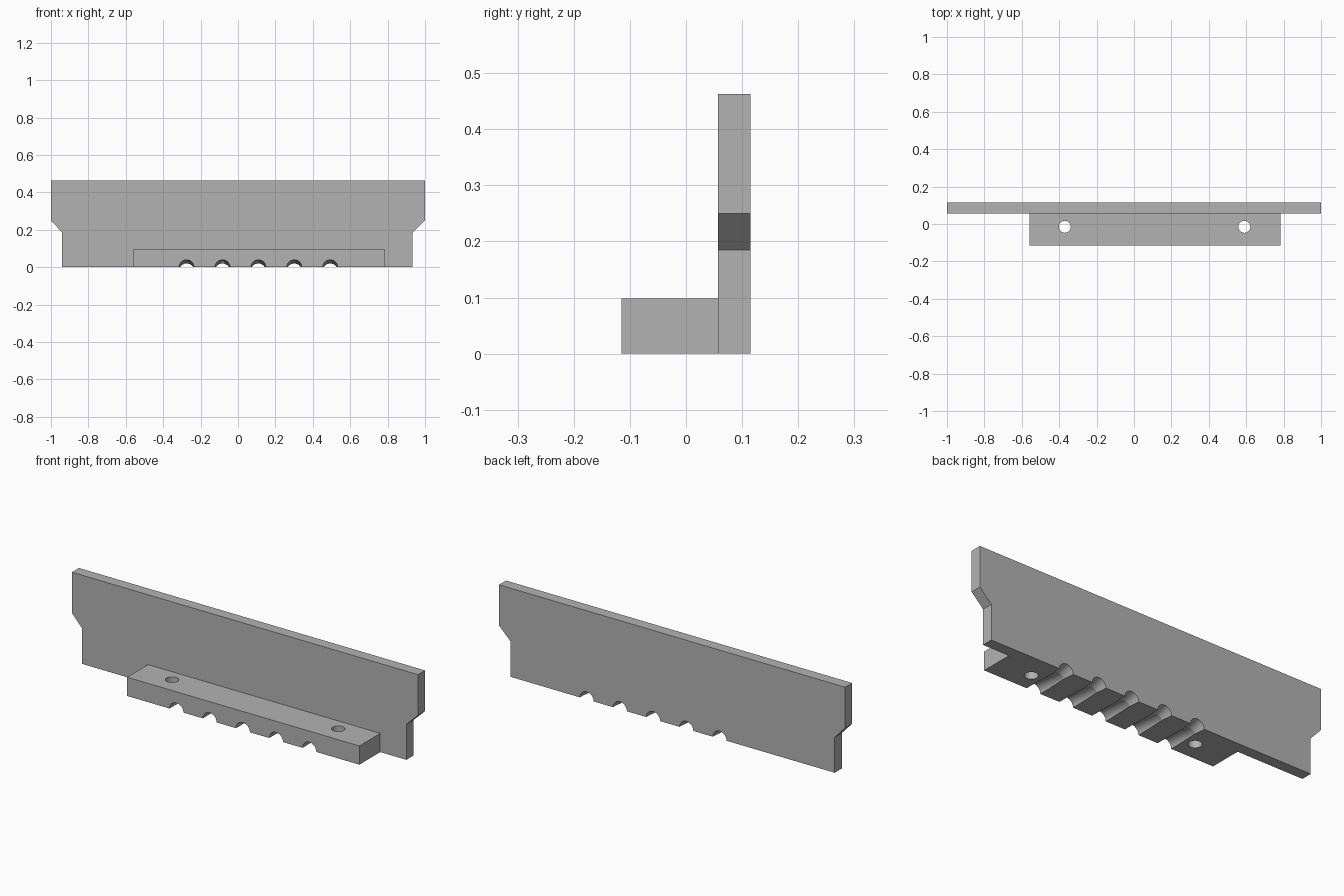
import bpy, bmesh, math
from mathutils import Matrix

cube = bpy.data.objects.get("Cube")
if cube:
    bpy.data.objects.remove(cube, do_unlink=True)

grey = bpy.data.materials.new("plain_grey")
grey.use_nodes = True
grey.diffuse_color = (0.45, 0.45, 0.45, 1)
grey.node_tree.nodes["Principled BSDF"].inputs["Base Color"].default_value = grey.diffuse_color

FRONT, JOINT, BACK = -0.115, 0.057, 0.115
GROOVE_X = [-0.275 + 0.192 * i for i in range(5)]
HOLE_X = (-0.37, 0.59)


def make_object(name, bm):
    bmesh.ops.recalc_face_normals(bm, faces=bm.faces)
    mesh = bpy.data.meshes.new(name)
    bm.to_mesh(mesh)
    bm.free()
    mesh.materials.append(grey)
    obj = bpy.data.objects.new(name, mesh)
    bpy.context.collection.objects.link(obj)
    return obj


def extrude_outline(name, outline, y0, y1):
    bm = bmesh.new()
    face = bm.faces.new([bm.verts.new((x, y0, z)) for x, z in outline])
    new = bmesh.ops.extrude_face_region(bm, geom=[face])["geom"]
    bmesh.ops.translate(bm, vec=(0, y1 - y0, 0),
                        verts=[v for v in new if isinstance(v, bmesh.types.BMVert)])
    return make_object(name, bm)


def groove_cutter(radius=0.04, drop=0.02, sides=32):
    # Round channels that dip where the block meets the plate
    bm = bmesh.new()
    for cx in GROOVE_X:
        rings = []
        for y, z in ((FRONT - 0.002, 0), (JOINT, -drop), (BACK + 0.002, 0)):
            rings.append([bm.verts.new((cx + radius * math.cos(a), y, z + radius * math.sin(a)))
                          for a in (2 * math.pi * i / sides for i in range(sides))])
        for a, b in zip(rings, rings[1:]):
            for i in range(sides):
                j = (i + 1) % sides
                bm.faces.new((a[i], a[j], b[j], b[i]))
        bm.faces.new(rings[0])
        bm.faces.new(rings[-1])
    return make_object("groove_cutter", bm)


def hole_cutter():
    bm = bmesh.new()
    for x in HOLE_X:
        bmesh.ops.create_cone(bm, cap_ends=True, segments=32, radius1=0.032, radius2=0.032,
                              depth=0.4, matrix=Matrix.Translation((x, -0.015, 0.05)))
    return make_object("hole_cutter", bm)


def cut(obj, cutter):
    bpy.context.view_layer.objects.active = obj
    mod = obj.modifiers.new("cut", 'BOOLEAN')
    mod.operation = 'DIFFERENCE'
    mod.solver = 'EXACT'
    mod.object = cutter
    bpy.ops.object.modifier_apply(modifier=mod.name)


# Upright plate with stepped-in lower ends
plate = extrude_outline("upright_plate", [
    (-0.94, 0), (0.933, 0), (0.933, 0.185), (1, 0.25),
    (1, 0.463), (-1, 0.463), (-1, 0.25), (-0.94, 0.185)], JOINT, BACK)

# Mounting block on the front
block = extrude_outline("mounting_block", [
    (-0.56, 0), (0.782, 0), (0.782, 0.098), (-0.56, 0.098)], FRONT, JOINT)

# Channels underneath and screw holes
grooves, holes = groove_cutter(), hole_cutter()
cut(plate, grooves)
cut(block, grooves)
cut(block, holes)
for cutter in (grooves, holes):
    bpy.data.objects.remove(cutter, do_unlink=True)

# Smooth curved walls, sharp edges kept
for obj in (plate, block):
    bpy.ops.object.select_all(action='DESELECT')
    obj.select_set(True)
    bpy.context.view_layer.objects.active = obj
    bpy.ops.object.shade_smooth_by_angle(angle=math.radians(30))
